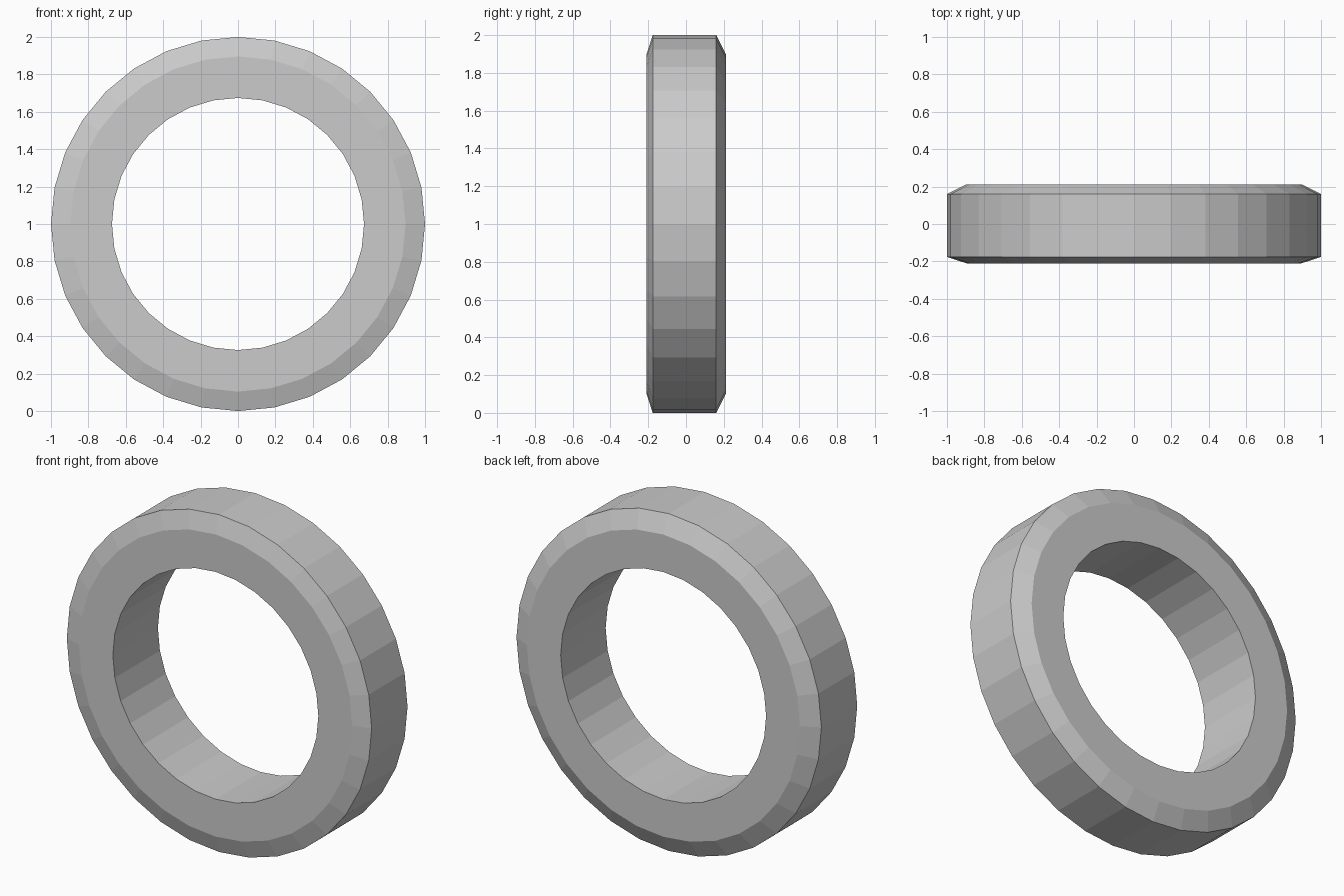
import bpy, bmesh, math

if "Cube" in bpy.data.objects:
    bpy.data.objects.remove(bpy.data.objects["Cube"])

SIDES = 32
# Cross-section as (radius, y): bore, front face, chamfers, tread, back face
PROFILE = [(0.674, -0.21), (0.896, -0.21), (1.0, -0.176),
           (1.0, 0.16), (0.896, 0.212), (0.674, 0.212)]

# Ring: the closed profile swept around the y axis
bm = bmesh.new()
rings = []
for i in range(SIDES):
    a = 2 * math.pi * i / SIDES
    rings.append([bm.verts.new((r * math.cos(a), y, 1 + r * math.sin(a)))
                  for r, y in PROFILE])
n = len(PROFILE)
for i in range(SIDES):
    p, q = rings[i], rings[(i + 1) % SIDES]
    for j in range(n):
        k = (j + 1) % n
        bm.faces.new((p[j], p[k], q[k], q[j]))
bmesh.ops.recalc_face_normals(bm, faces=bm.faces)

mesh = bpy.data.meshes.new("ring")
bm.to_mesh(mesh)
bm.free()
bpy.context.collection.objects.link(bpy.data.objects.new("ring", mesh))
